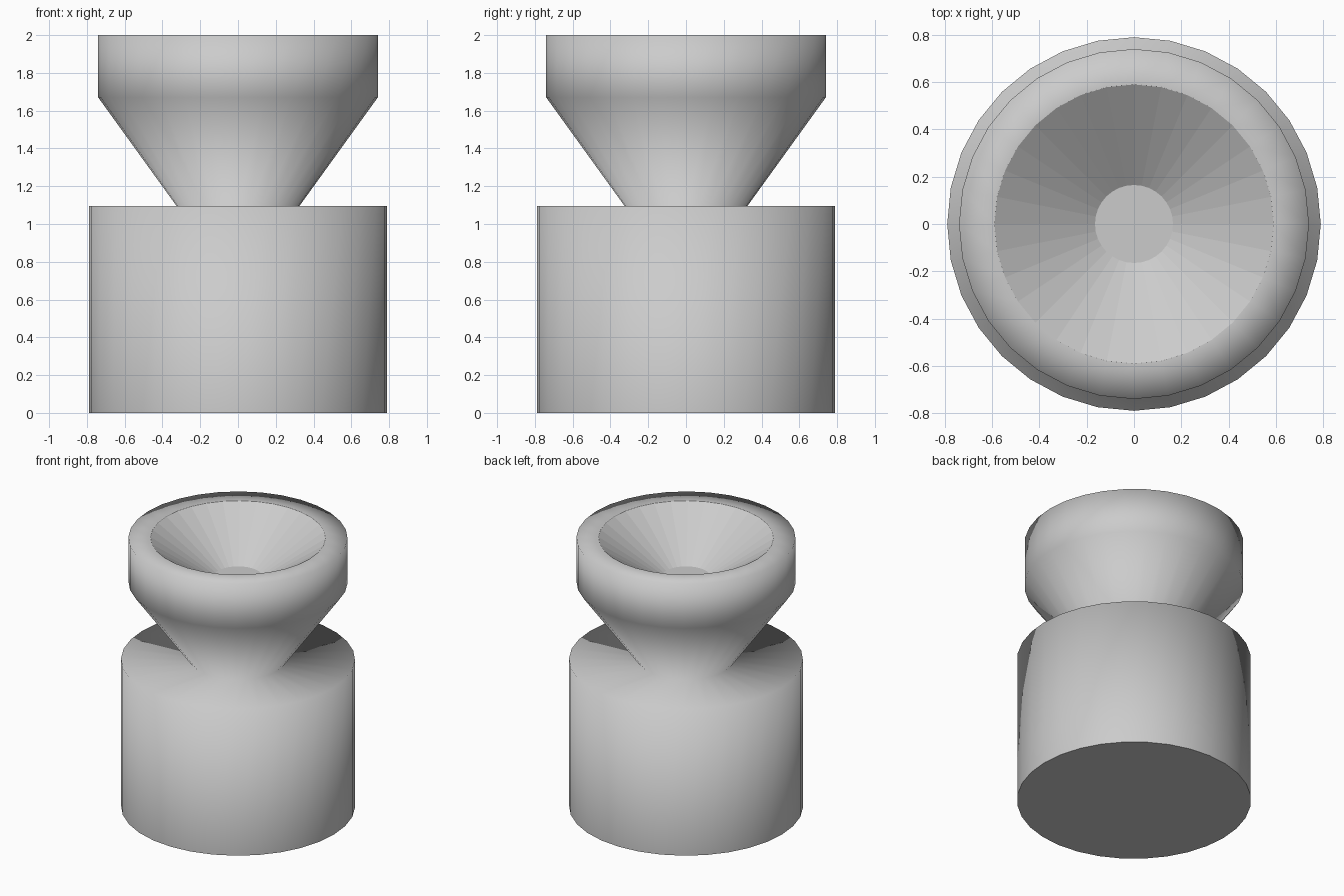
import bpy, bmesh, math

if "Cube" in bpy.data.objects:
    bpy.data.objects.remove(bpy.data.objects["Cube"])

SIDES = 32


def lathe(name, profile, flat_segments=()):
    """Revolve (radius, z) points around z and cap both ends."""
    bm = bmesh.new()
    rings = []
    for r, z in profile:
        rings.append([bm.verts.new((r * math.cos(2 * math.pi * i / SIDES),
                                    r * math.sin(2 * math.pi * i / SIDES), z))
                      for i in range(SIDES)])
    for s, (a, b) in enumerate(zip(rings, rings[1:])):
        for i in range(SIDES):
            j = (i + 1) % SIDES
            face = bm.faces.new((a[i], a[j], b[j], b[i]))
            face.smooth = s not in flat_segments
    bm.faces.new(rings[0][::-1])
    bm.faces.new(rings[-1])
    # keep the profile corners crisp
    for e in bm.edges:
        if len(e.link_faces) == 2:
            e.smooth = e.calc_face_angle() < math.radians(30)
    mesh = bpy.data.meshes.new(name)
    bm.to_mesh(mesh)
    bm.free()
    obj = bpy.data.objects.new(name, mesh)
    bpy.context.collection.objects.link(obj)
    return obj


# Drum base, narrow neck, flared cup and faceted bowl in one closed surface
lathe("pedestal_cup", [
    (0.79, 0.0),      # base bottom
    (0.79, 1.095),    # base top
    (0.325, 1.095),   # neck
    (0.74, 1.67),     # flare
    (0.74, 2.0),      # outer rim
    (0.59, 2.0),      # inner rim
    (0.165, 1.71),    # bowl floor
], flat_segments=(5,))
